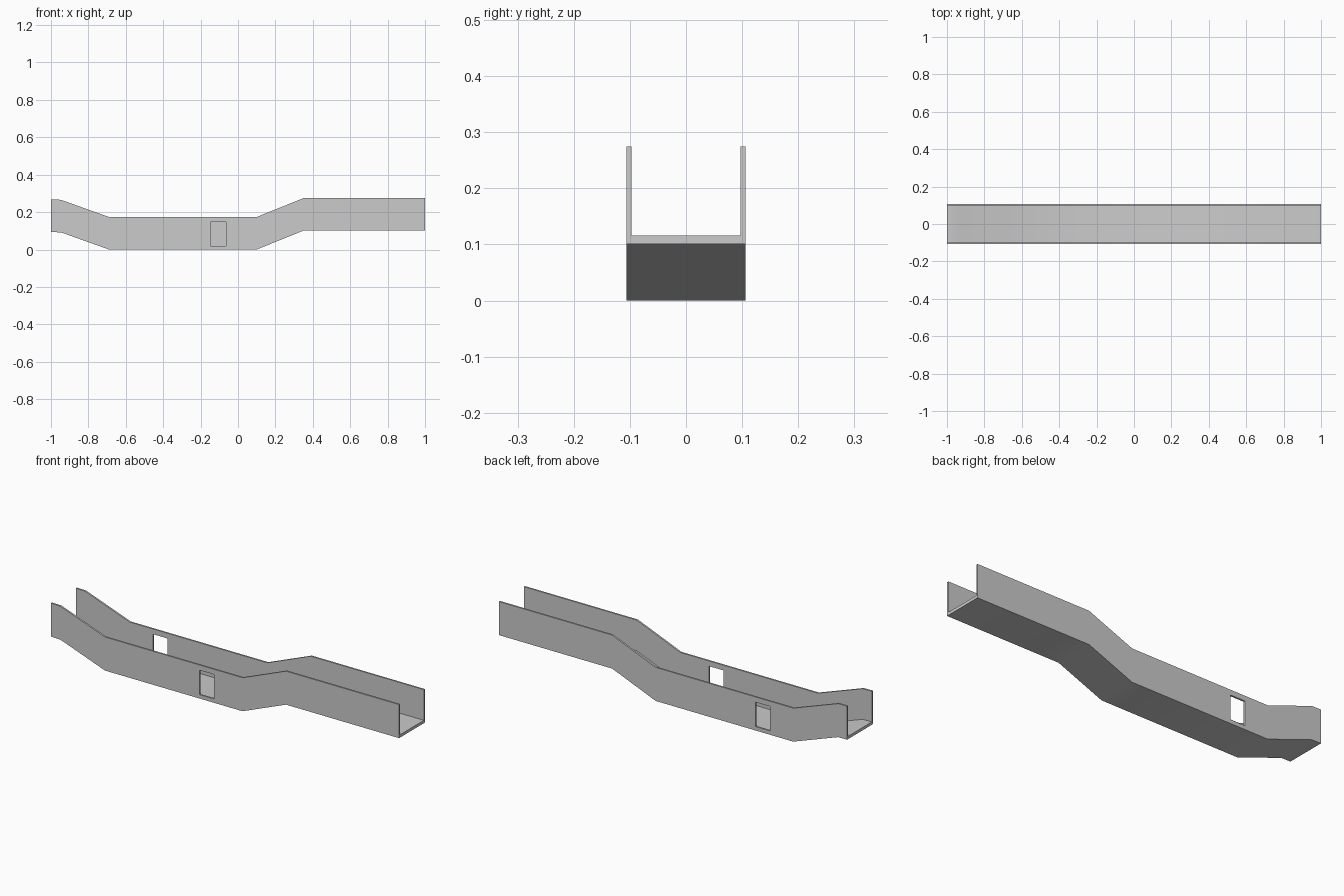
import bpy, bmesh

if "Cube" in bpy.data.objects:
    bpy.data.objects.remove(bpy.data.objects["Cube"])

# Side path of the channel: x and underside height
PATH = [(-1, 0.093), (-0.947, 0.092), (-0.69, 0), (0.1, 0), (0.35, 0.101), (1, 0.101)]
W, T, H, F = 0.106, 0.009, 0.174, 0.015  # half width, wall, height, floor

# U-shaped cross-section: y and height above the path
SECTION = [(-W, 0), (W, 0), (W, H), (W - T, H), (W - T, F),
           (-W + T, F), (-W + T, H), (-W, H)]


def make_channel():
    bm = bmesh.new()
    rings = [[bm.verts.new((x, y, z + h)) for y, h in SECTION] for x, z in PATH]
    n = len(SECTION)
    for a, b in zip(rings, rings[1:]):
        for i in range(n):
            j = (i + 1) % n
            bm.faces.new((a[i], a[j], b[j], b[i]))
    bm.faces.new(rings[0])
    bm.faces.new(rings[-1])
    bmesh.ops.recalc_face_normals(bm, faces=bm.faces)
    me = bpy.data.meshes.new("channel")
    bm.to_mesh(me)
    bm.free()
    ob = bpy.data.objects.new("channel", me)
    bpy.context.collection.objects.link(ob)
    return ob


def cut_window(ob, x0, x1, z0, z1, y):
    bpy.ops.mesh.primitive_cube_add(size=1, location=((x0 + x1) / 2, y, (z0 + z1) / 2))
    cutter = bpy.context.object
    cutter.name = "window_cutter"
    cutter.scale = (x1 - x0, 0.06, z1 - z0)
    cutter.hide_render = True
    mod = ob.modifiers.new("window", 'BOOLEAN')
    mod.operation = 'DIFFERENCE'
    mod.solver = 'EXACT'
    mod.object = cutter
    bpy.context.view_layer.objects.active = ob
    bpy.ops.object.modifier_apply(modifier=mod.name)
    bpy.data.objects.remove(cutter)


channel = make_channel()

# One window in each wall, staggered along the length
cut_window(channel, -0.147, -0.064, 0.02, 0.147, -W)
cut_window(channel, -0.557, -0.473, 0.02, 0.147, W)

# Soft shading over the shallow bends
bpy.ops.object.select_all(action='DESELECT')
channel.select_set(True)
bpy.context.view_layer.objects.active = channel
bpy.ops.object.shade_smooth_by_angle()
